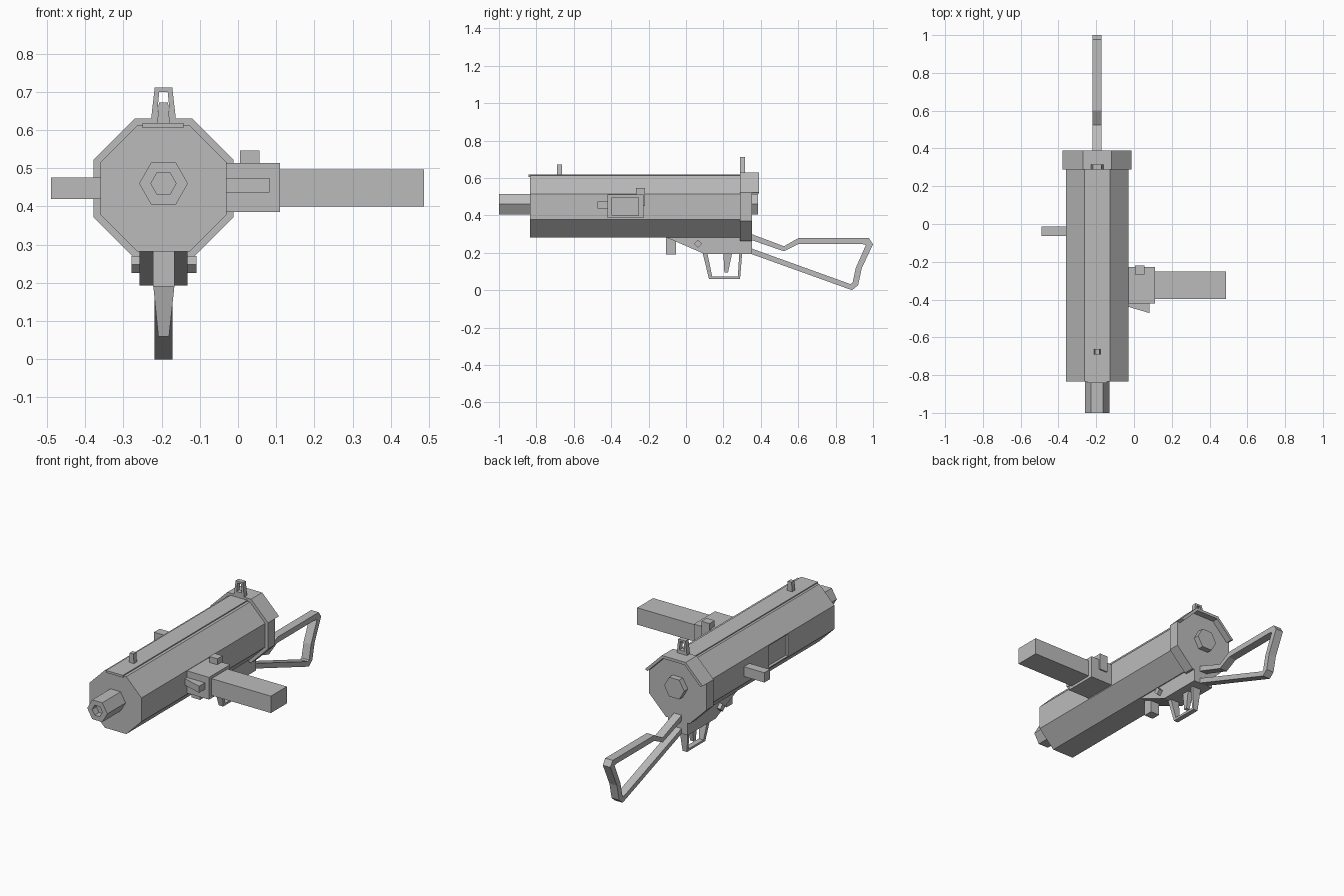
import bpy, bmesh
from math import sin, cos, pi

cube = bpy.data.objects.get("Cube")
if cube:
    bpy.data.objects.remove(cube, do_unlink=True)

CX, CZ = -0.195, 0.447      # receiver axis
BORE_Z = 0.46               # barrel axis

steel = bpy.data.materials.new("grey_steel")
steel.use_nodes = True
steel.diffuse_color = (0.5, 0.5, 0.5, 1)
steel.node_tree.nodes["Principled BSDF"].inputs["Base Color"].default_value = (0.5, 0.5, 0.5, 1)


def place(axis, p, depth):
    """Put a 2D profile point in space, with depth along the named axis."""
    a, b = p
    return {"x": (depth, a, b), "y": (a, depth, b), "z": (a, b, depth)}[axis]


def finish(name, bm):
    bmesh.ops.recalc_face_normals(bm, faces=bm.faces[:])
    mesh = bpy.data.meshes.new(name)
    bm.to_mesh(mesh)
    bm.free()
    mesh.materials.append(steel)
    obj = bpy.data.objects.new(name, mesh)
    bpy.context.collection.objects.link(obj)
    return obj


def prism(name, axis, pts, *levels, edit=None):
    """Extrude a profile through the given depths."""
    bm = bmesh.new()
    rings = [[bm.verts.new(place(axis, p, d)) for p in pts] for d in levels]
    n = len(pts)
    for lo, hi in zip(rings, rings[1:]):
        for i in range(n):
            j = (i + 1) % n
            bm.faces.new((lo[i], lo[j], hi[j], hi[i]))
    bm.faces.new(rings[0])
    bm.faces.new(rings[-1])
    bmesh.ops.recalc_face_normals(bm, faces=bm.faces[:])
    if edit:
        edit(bm)
    return finish(name, bm)


def frame(name, axis, outer, inner, lo, hi, closed=True, edit=None):
    """Extruded band between paired outer and inner outlines."""
    bm = bmesh.new()
    rows = [[bm.verts.new(place(axis, p, d)) for p, d in
             ((o, lo), (i, lo), (i, hi), (o, hi))] for o, i in zip(outer, inner)]
    pairs = list(zip(rows, rows[1:]))
    if closed:
        pairs.append((rows[-1], rows[0]))
    else:
        bm.faces.new(rows[0])
        bm.faces.new(rows[-1])
    for a, b in pairs:
        for k in range(4):
            m = (k + 1) % 4
            bm.faces.new((a[k], a[m], b[m], b[k]))
    if edit:
        edit(bm)
    return finish(name, bm)


def box(name, x, y, z):
    return prism(name, "y", [(x[0], z[0]), (x[1], z[0]), (x[1], z[1]), (x[0], z[1])], *y)


def ring(sides, radius, cx, cz, turn=0.0):
    return [(cx + radius * cos(2 * pi * k / sides + turn),
             cz + radius * sin(2 * pi * k / sides + turn)) for k in range(sides)]


def octagon(apothem):
    return ring(8, apothem / cos(pi / 8), CX, CZ, pi / 8)


# Receiver tube with a sunken ejection port on the right side
def cut_port(bm):
    side = [f for f in bm.faces if f.normal.x < -0.99
            and abs(f.calc_center_median().y + 0.325) < 0.02]
    bmesh.ops.inset_individual(bm, faces=side, thickness=0.008)
    bmesh.ops.inset_individual(bm, faces=side, thickness=0.001, depth=-0.015)


prism("receiver", "y", octagon(0.165), -0.834, -0.42, -0.23, 0.289, edit=cut_port)
box("top_rail", (-0.25, -0.143), (-0.842, 0.289), (0.605, 0.618))

# End cap with overhanging hood
prism("end_cap", "y", octagon(0.183), 0.289, 0.353)
frame("cap_hood", "y", octagon(0.183)[:4], octagon(0.167)[:4], 0.353, 0.39, closed=False)
prism("rear_knob", "y", ring(6, 0.064, CX, BORE_Z), 0.34, 0.386)

# Barrel with hollow muzzle
prism("barrel", "y", ring(6, 0.064, CX, BORE_Z), -0.96, -0.82)
frame("muzzle", "y", ring(6, 0.064, CX, BORE_Z), ring(6, 0.033, CX, BORE_Z), -1.0, -0.96)

# Sights
prism("front_sight", "y", [(-0.212, 0.61), (-0.178, 0.61), (-0.183, 0.672), (-0.207, 0.672)],
      -0.69, -0.663)
frame("rear_sight", "y",
      [(-0.229, 0.615), (-0.161, 0.615), (-0.172, 0.711), (-0.218, 0.711)],
      [(-0.211, 0.65), (-0.179, 0.65), (-0.184, 0.7), (-0.206, 0.7)], 0.289, 0.316)

# Side magazine and its housing
box("magazine_housing", (-0.045, 0.11), (-0.42, -0.228), (0.385, 0.513))
box("magazine", (0.1, 0.487), (-0.397, -0.252), (0.4, 0.497))
box("magazine_catch", (0.005, 0.056), (-0.268, -0.22), (0.45, 0.547))
prism("housing_wedge", "z", [(-0.035, -0.41), (-0.035, -0.437), (0.083, -0.472), (0.083, -0.41)],
      0.437, 0.475)

# Cocking handle
box("cocking_handle", (-0.49, -0.35), (-0.063, -0.012), (0.42, 0.476))

# Trigger housing, front stop and cross pin
prism("trigger_housing", "x", [(-0.107, 0.29), (-0.107, 0.283), (0.1, 0.193),
                               (0.353, 0.193), (0.353, 0.29)], -0.258, -0.132)
box("front_stop", (-0.222, -0.166), (-0.107, -0.053), (0.19, 0.285))
prism("cross_pin", "x", ring(4, 0.022, 0.064, 0.248), -0.279, -0.109)


# Trigger and guard, narrowing toward the bottom
def taper(bm):
    for v in bm.verts:
        t = min(1, max(0, (0.193 - v.co.z) / 0.13))
        v.co.x = CX + (v.co.x - CX) * (1 - 0.5 * t)


frame("trigger_guard", "x",
      [(0.09, 0.195), (0.123, 0.06), (0.289, 0.06), (0.3, 0.195)],
      [(0.115, 0.195), (0.14, 0.073), (0.277, 0.073), (0.285, 0.195)],
      -0.222, -0.166, closed=False, edit=taper)
prism("trigger", "x", [(0.2, 0.195), (0.205, 0.096), (0.225, 0.096), (0.246, 0.195)],
      -0.212, -0.178, edit=taper)

# Skeleton shoulder stock
frame("stock", "x",
      [(0.345, 0.302), (0.524, 0.235), (0.6, 0.278), (0.978, 0.278), (1.0, 0.246),
       (0.94, 0.118), (0.92, 0.027), (0.888, 0.0), (0.345, 0.195)],
      [(0.345, 0.27), (0.524, 0.208), (0.6, 0.246), (0.945, 0.246), (0.962, 0.242),
       (0.908, 0.12), (0.89, 0.037), (0.878, 0.033), (0.345, 0.225)],
      -0.219, -0.171, closed=False)
